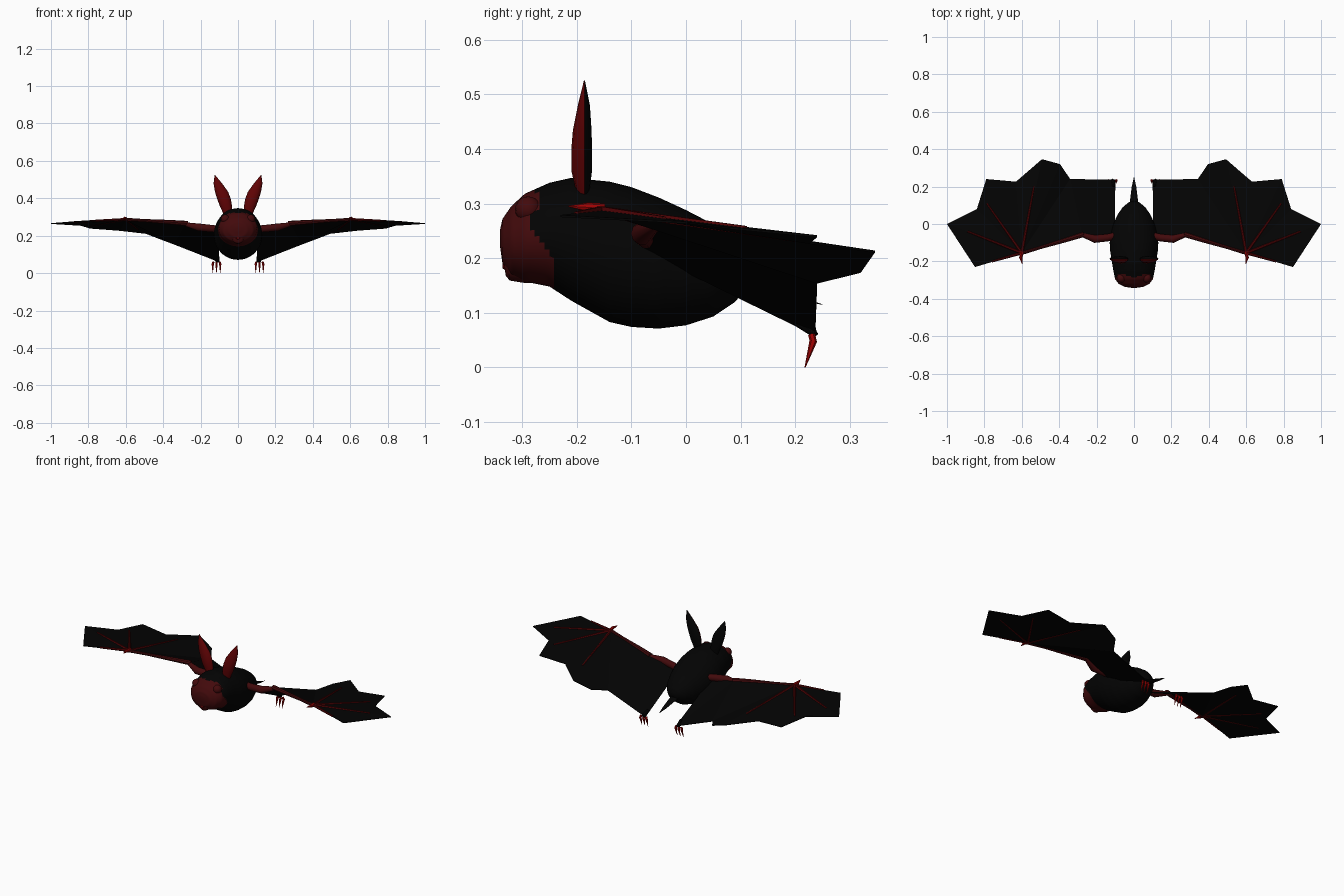
import bpy, bmesh, math
from mathutils import Vector

if "Cube" in bpy.data.objects:
    bpy.data.objects.remove(bpy.data.objects["Cube"])


def material(name, rgb):
    m = bpy.data.materials.new(name)
    m.diffuse_color = (*rgb, 1)
    m.use_nodes = True
    m.node_tree.nodes["Principled BSDF"].inputs["Base Color"].default_value = m.diffuse_color
    return m


BLACK = material("black fur", (0.001, 0.001, 0.001))
SKIN = material("dull red skin", (0.055, 0.003, 0.0035))
BONE = material("dark red finger", (0.08, 0.001, 0.0015))
INNER = material("red inner ear", (0.12, 0.001, 0.0015))
CLAW = material("bright red claw", (0.34, 0.001, 0.001))


def finish(bm, name, mats, smooth=True):
    bmesh.ops.recalc_face_normals(bm, faces=bm.faces)
    me = bpy.data.meshes.new(name)
    bm.to_mesh(me)
    bm.free()
    for m in mats:
        me.materials.append(m)
    ob = bpy.data.objects.new(name, me)
    bpy.context.collection.objects.link(ob)
    if smooth:
        for o in bpy.context.selected_objects:
            o.select_set(False)
        bpy.context.view_layer.objects.active = ob
        ob.select_set(True)
        bpy.ops.object.shade_smooth_by_angle(angle=math.radians(40))
    return ob


def skin_rings(rings):
    """Bridge rings of points into a capped loft."""
    bm = bmesh.new()
    vs = [[bm.verts.new(p) for p in r] for r in rings]
    n = len(rings[0])
    for a, b in zip(vs, vs[1:]):
        for i in range(n):
            bm.faces.new((a[i], a[(i + 1) % n], b[(i + 1) % n], b[i]))
    bm.faces.new(vs[0])
    bm.faces.new(vs[-1][::-1])
    return bm


def rod(name, points, radii, mat, sides=8):
    """Tapered tube through the points."""
    pts = [Vector(p) for p in points]
    rings = []
    for i, p in enumerate(pts):
        d = (pts[min(i + 1, len(pts) - 1)] - pts[max(i - 1, 0)]).normalized()
        ref = Vector((1, 0, 0)) if abs(d.z) > 0.8 else Vector((0, 0, 1))
        u = d.cross(ref).normalized()
        v = d.cross(u)
        rings.append([p + radii[i] * (math.cos(a) * u + math.sin(a) * v)
                      for a in (2 * math.pi * k / sides for k in range(sides))])
    return finish(skin_rings(rings), name, [mat])


def ellipse(n, rx, ry):
    return [(rx * math.cos(2 * math.pi * k / n), ry * math.sin(2 * math.pi * k / n)) for k in range(n)]


def face_edge(z):
    """Depth where the bare face ends and the fur starts, by height."""
    line = [(.0, -.25), (.155, -.243), (.19, -.24), (.22, -.253), (.25, -.282),
            (.28, -.282), (.30, -.265), (.325, -.27), (.5, -.27)]
    for (z0, y0), (z1, y1) in zip(line, line[1:]):
        if z0 <= z < z1:
            return y0 + (y1 - y0) * (z - z0) / (z1 - z0)


# Egg-shaped body: y, top z, bottom z, half width
profile = [(-.341, .25, .225, .014), (-.336, .272, .19, .05), (-.32, .295, .168, .082),
           (-.295, .318, .157, .101), (-.25, .338, .148, .110), (-.21, .347, .122, .117),
           (-.14, .340, .083, .128), (-.10, .330, .074, .130), (-.05, .311, .071, .124),
           (0, .288, .077, .110), (.05, .262, .093, .088), (.09, .233, .120, .060),
           (.115, .206, .150, .030), (.122, .185, .170, .008)]
rings = []
for p, q in zip(profile, profile[1:] + [None]):
    for t in ((0, .2, .4, .6, .8) if q else (0,)):
        y, top, bot, w = [a + (b - a) * t for a, b in zip(p, q or p)]
        rings.append([(x, y, (top + bot) / 2 + z) for x, z in ellipse(44, w, (top - bot) / 2)])
bm = skin_rings(rings)
for f in bm.faces:
    c = f.calc_center_median()
    f.material_index = int(c.y < face_edge(c.z) and c.z < .322)
finish(bm, "body", [BLACK, SKIN])

# Blunt muzzle with nose plate
rod("muzzle", [(0, -.24, .192), (0, -.30, .192), (0, -.325, .191), (0, -.333, .19)],
    [.04, .037, .032, .022], SKIN, 16)
rod("nose", [(0, -.331, .19), (0, -.336, .19)], [.013, .009], INNER, 10)

# Tail
rings = [[(x, y, z + h) for x, h in ellipse(10, w, w * .4)]
         for y, z, w in ((.07, .165, .036), (.12, .15, .022), (.2, .128, .012), (.25, .115, .001))]
finish(skin_rings(rings), "tail", [BLACK])

for s, side in ((-1, "left"), (1, "right")):
    # Eye
    bm = bmesh.new()
    bmesh.ops.create_uvsphere(bm, u_segments=16, v_segments=10, radius=.024)
    bmesh.ops.translate(bm, verts=bm.verts, vec=(s * .068, -.289, .289))
    finish(bm, side + "_eye", [SKIN])

    # Ear: z, centre x, half width, front depth, back depth
    rings = []
    for z, x, w, df, db in ((.30, .05, .020, .010, .006), (.36, .065, .033, .024, .014),
                            (.40, .076, .0365, .024, .014), (.435, .088, .035, .021, .013),
                            (.48, .108, .0225, .012, .01), (.525, .124, .001, .001, .001)):
        rings.append([(s * (x + w * a), -.186 + b * (db if b > 0 else df), z)
                      for a, b in ellipse(12, 1, 1)])
    bm = skin_rings(rings)
    for f in bm.faces:
        f.material_index = int(f.calc_center_median().y < -.186)
    finish(bm, side + "_ear", [BLACK, INNER])

    # Wing membrane: fans from the wrist and elbow to a scalloped edge
    wrist, elbow = (.6, -.155, .286), (.28, -.05, .265)
    rim = [(.85, -.23, .277), (1, 0, .265), (.84, .08, .255), (.79, .24, .24), (.631, .226, .228),
           (.492, .346, .212), (.396, .32, .175), (.342, .24, .155)]
    inner = [rim[-1], (.10, .236, .06), (.105, -.08, .215)]
    tris = [(wrist, a, b) for a, b in zip(rim, rim[1:])] + [(wrist, rim[-1], elbow)]
    tris += [(elbow, a, b) for a, b in zip(inner, inner[1:])]
    bm = bmesh.new()
    for t in tris:
        bm.faces.new([bm.verts.new((s * x, y, z)) for x, y, z in t])
    bmesh.ops.remove_doubles(bm, verts=bm.verts, dist=.0005)
    wing = finish(bm, side + "_wing", [BLACK], smooth=False)
    mod = wing.modifiers.new("thickness", 'SOLIDIFY')
    mod.thickness, mod.offset = .004, 0

    def limb(name, pts, radii, mat, sides=8):
        rod(side + "_" + name, [(s * x, y, z) for x, y, z in pts], radii, mat, sides)

    # Arm bones
    limb("upper_arm", [(.09, -.06, .235), (.14, -.073, .238), (.21, -.08, .245), (.285, -.055, .262)],
         [.018, .02, .021, .010], SKIN, 10)
    limb("forearm", [(.27, -.056, .265), (.36, -.084, .272), (.5, -.126, .281), (.605, -.158, .287)],
         [.014, .012, .008, .009], SKIN)

    # Thumb claw at the wrist
    limb("thumb", [(.6, -.15, .29), (.605, -.18, .293), (.597, -.215, .295)], [.01, .009, .001], CLAW)

    # Finger bones, showing through both sides of the membrane
    for i, end in enumerate(((.535, .2, .234), (.787, .11, .2545), (.89, -.04, .272), (.76, -.201, .281))):
        limb("finger_%d" % (i + 1), [(.6, -.155, .288), end], [.008, .005], BONE, 6)

    # Foot and three claws
    limb("foot", [(.108, .20, .085), (.113, .231, .068), (.115, .235, .058)], [.008, .010, .008], BLACK)
    for i, dx in enumerate((-.02, 0, .02)):
        limb("claw_%d" % (i + 1), [(.115 + dx * .8, .230, .060), (.115 + dx, .233, .048),
                                   (.115 + dx, .218, 0)], [.0065, .007, .001], CLAW, 6)
